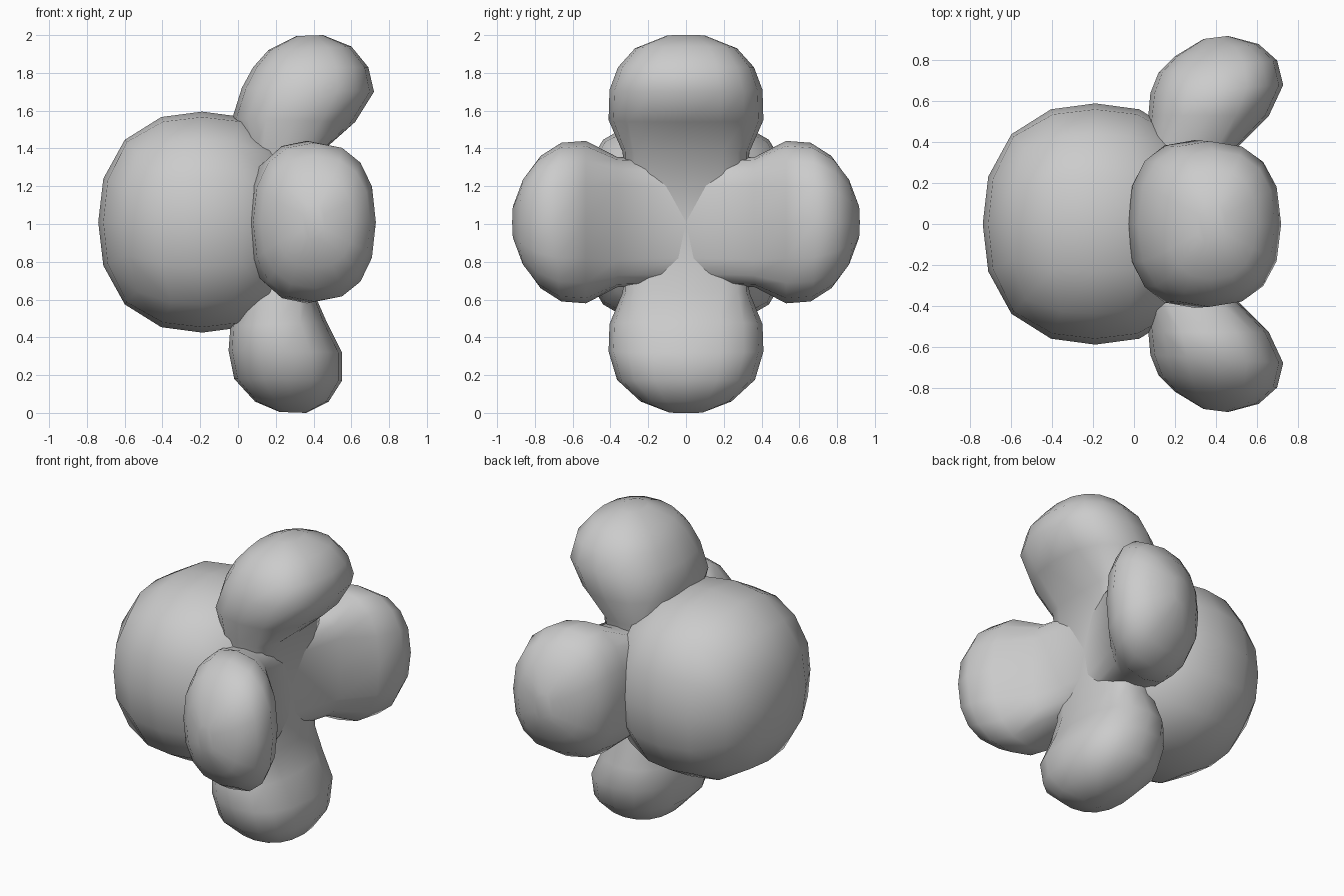
import bpy, bmesh
from math import tan, pi, sin, cos, copysign
from mathutils import Vector

if "Cube" in bpy.data.objects:
    bpy.data.objects.remove(bpy.data.objects["Cube"])

MID = 1.01          # height of the model's axis
SEGS = 16


def add_object(name, bm):
    bmesh.ops.recalc_face_normals(bm, faces=bm.faces[:])
    mesh = bpy.data.meshes.new(name)
    bm.to_mesh(mesh)
    bm.free()
    ob = bpy.data.objects.new(name, mesh)
    bpy.context.collection.objects.link(ob)
    mesh.polygons.foreach_set("use_smooth", [True] * len(mesh.polygons))
    return ob


# Round bulb: cube grid pushed out to a slightly squarish ball
bm = bmesh.new()
bmesh.ops.create_cube(bm, size=2)
bmesh.ops.subdivide_edges(bm, edges=bm.edges[:], cuts=3, use_grid_fill=True)
for v in bm.verts:
    d = Vector([tan(c * pi / 4) for c in v.co])
    p = 2.35
    d /= sum(abs(c) ** p for c in d) ** (1 / p)
    v.co = Vector((-0.19 + 0.55 * d.x, 0.59 * d.y, MID + 0.585 * d.z))
add_object("bulb", bm)

# Petal rings: back point (x, r), front point (x, r), half width
centre = (0.05, 0.0, 0.39, 0.0, 0.33)
side = [(0.06, 0.37, 0.49, 0.36, 0.345), (0.07, 0.53, 0.66, 0.53, 0.43),
        (0.08, 0.64, 0.73, 0.68, 0.42), (0.12, 0.74, 0.70, 0.80, 0.35),
        (0.20, 0.82, 0.61, 0.88, 0.24), (0.34, 0.905, 0.46, 0.92, 0.09)]
top = [(0.05, 0.37, 0.44, 0.37, 0.335), (-0.03, 0.55, 0.62, 0.53, 0.41),
       (0.02, 0.71, 0.72, 0.69, 0.405), (0.08, 0.82, 0.69, 0.82, 0.36),
       (0.16, 0.91, 0.60, 0.93, 0.27), (0.31, 0.985, 0.45, 0.99, 0.10)]
bottom = [(0.05, 0.37, 0.40, 0.37, 0.335), (-0.04, 0.55, 0.47, 0.53, 0.405),
          (-0.05, 0.68, 0.55, 0.69, 0.41), (-0.02, 0.83, 0.55, 0.84, 0.365),
          (0.09, 0.95, 0.48, 0.95, 0.24), (0.22, 1.005, 0.36, 1.01, 0.09)]


def power(c, e):
    return copysign(abs(c) ** e, c)


def petal_pair(name, plus, minus, upright):
    """Loft one continuous bar through two opposite petals."""
    flip = [(a, -b, c, -d, w) for a, b, c, d, w in minus]
    rings = flip[::-1] + [centre] + plus
    bm = bmesh.new()
    loops = []
    for i, (bx, br, fx, fr, w) in enumerate(rings):
        near = abs(i - len(minus)) <= 1          # boxier across the bowl
        e = 2 / (3.5 if near else 2.4)
        loop = []
        for k in range(SEGS):
            t = 2 * pi * k / SEGS
            u, s = power(cos(t), e), w * power(sin(t), e)
            x = (bx + fx) / 2 + u * (fx - bx) / 2
            r = (br + fr) / 2 + u * (fr - br) / 2
            co = (x, s, MID + r) if upright else (x, r, MID + s)
            loop.append(bm.verts.new(co))
        loops.append(loop)
    for a, b in zip(loops, loops[1:]):
        for k in range(SEGS):
            n = (k + 1) % SEGS
            bm.faces.new((a[k], a[n], b[n], b[k]))
    bm.faces.new(loops[0])
    bm.faces.new(loops[-1])
    add_object(name, bm)


petal_pair("upper_and_lower_petals", top, bottom, True)
petal_pair("side_petals", side, side, False)
